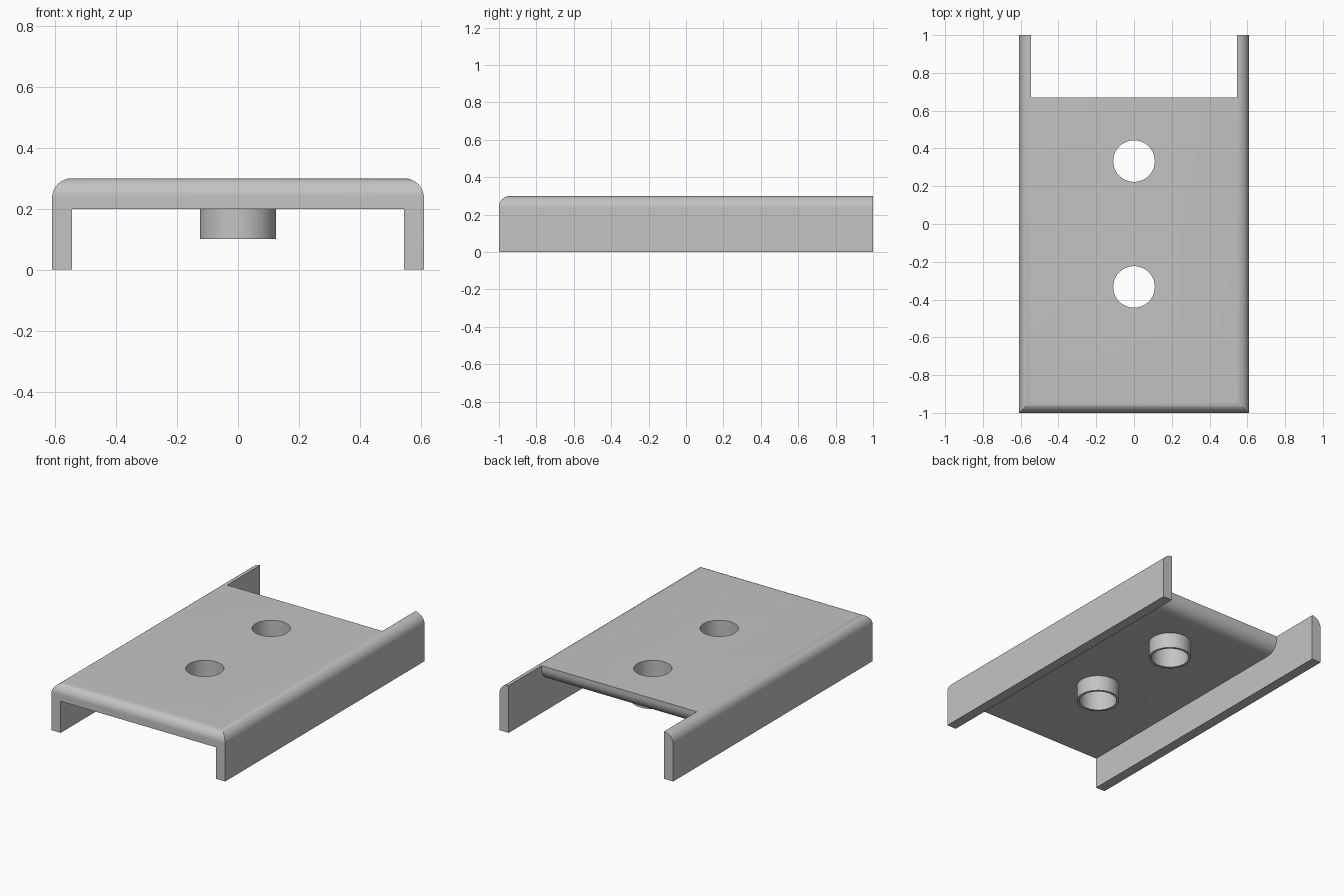
import bpy, bmesh, math
from mathutils import Vector

default = bpy.data.objects.get("Cube")
if default:
    bpy.data.objects.remove(default, do_unlink=True)

HALF_W, INNER_W, TOP, UNDER = 0.61, 0.545, 0.3, 0.2
BACK_EDGE, SIDE_R, FRONT_R, BACK_R = 0.67, 0.065, 0.06, 0.08
HOLE_R, BOSS_R, BOSS_BOTTOM = 0.11, 0.125, 0.1

grey = bpy.data.materials.new("plain grey")
grey.use_nodes = True
colour = (0.55, 0.55, 0.55, 1)
grey.diffuse_color = colour
grey.node_tree.nodes["Principled BSDF"].inputs["Base Color"].default_value = colour


def arc(cx, cz, r, start, end, steps=12):
    angles = [math.radians(start + (end - start) * i / steps) for i in range(steps + 1)]
    return [(cx + r * math.cos(a), cz + r * math.sin(a)) for a in angles]


def prism(name, profile, axis, low, high):
    """Extrude a profile (horizontal, z) along the x or y axis."""
    def place(p, d):
        return Vector((d, p[0], p[1])) if axis == "x" else Vector((p[0], d, p[1]))
    bm = bmesh.new()
    face = bm.faces.new([bm.verts.new(place(p, low)) for p in profile])
    moved = bmesh.ops.extrude_face_region(bm, geom=[face])["geom"]
    verts = [v for v in moved if isinstance(v, bmesh.types.BMVert)]
    bmesh.ops.translate(bm, verts=verts, vec=place((0, 0), high - low))
    bmesh.ops.recalc_face_normals(bm, faces=bm.faces)
    mesh = bpy.data.meshes.new(name)
    bm.to_mesh(mesh)
    bm.free()
    obj = bpy.data.objects.new(name, mesh)
    mesh.materials.append(grey)
    bpy.context.collection.objects.link(obj)
    return obj


def cylinder(name, r, y, low, high):
    bpy.ops.mesh.primitive_cylinder_add(vertices=64, radius=r, depth=high - low,
                                        location=(0, y, (low + high) / 2))
    obj = bpy.context.object
    obj.name = name
    obj.data.materials.append(grey)
    return obj


def combine(target, other, operation):
    mod = target.modifiers.new(operation.lower(), "BOOLEAN")
    mod.operation, mod.object, mod.solver = operation, other, "EXACT"
    bpy.context.view_layer.objects.active = target
    bpy.ops.object.modifier_apply(modifier=mod.name)
    bpy.data.objects.remove(other, do_unlink=True)


# Block with rounded long top edges
side_x, side_z = HALF_W - SIDE_R, TOP - SIDE_R
outline = [(-HALF_W, 0), (HALF_W, 0)]
outline += arc(side_x, side_z, SIDE_R, 0, 90) + arc(-side_x, side_z, SIDE_R, 90, 180)
cover = prism("channel_cover", outline, "y", -1.1, 1.1)

# Trim to length with a rounded front top edge
trim = [(1, 0.4), (1, -0.1), (-1, -0.1)]
trim += arc(-1 + FRONT_R, TOP - FRONT_R, FRONT_R, 180, 90) + [(-1 + FRONT_R + 0.01, 0.4)]
combine(cover, prism("length_trim", trim, "x", -0.8, 0.8), "INTERSECT")

# Hollow underside and open back, leaving a rounded lower back edge
hollow = [(-1.1, -0.1), (-1.1, UNDER)]
hollow += arc(BACK_EDGE - BACK_R, UNDER + BACK_R, BACK_R, -90, 0)
hollow += [(BACK_EDGE, 0.4), (1.1, 0.4), (1.1, -0.1)]
combine(cover, prism("hollow", hollow, "x", -INNER_W, INNER_W), "DIFFERENCE")

# Two hollow bosses with through holes
for y in (-0.333, 0.333):
    combine(cover, cylinder("boss", BOSS_R, y, BOSS_BOTTOM, 0.25), "UNION")
    combine(cover, cylinder("hole", HOLE_R, y, 0, 0.5), "DIFFERENCE")

bpy.ops.object.select_all(action="DESELECT")
cover.select_set(True)
bpy.context.view_layer.objects.active = cover
bpy.ops.object.shade_smooth_by_angle(angle=math.radians(30))
